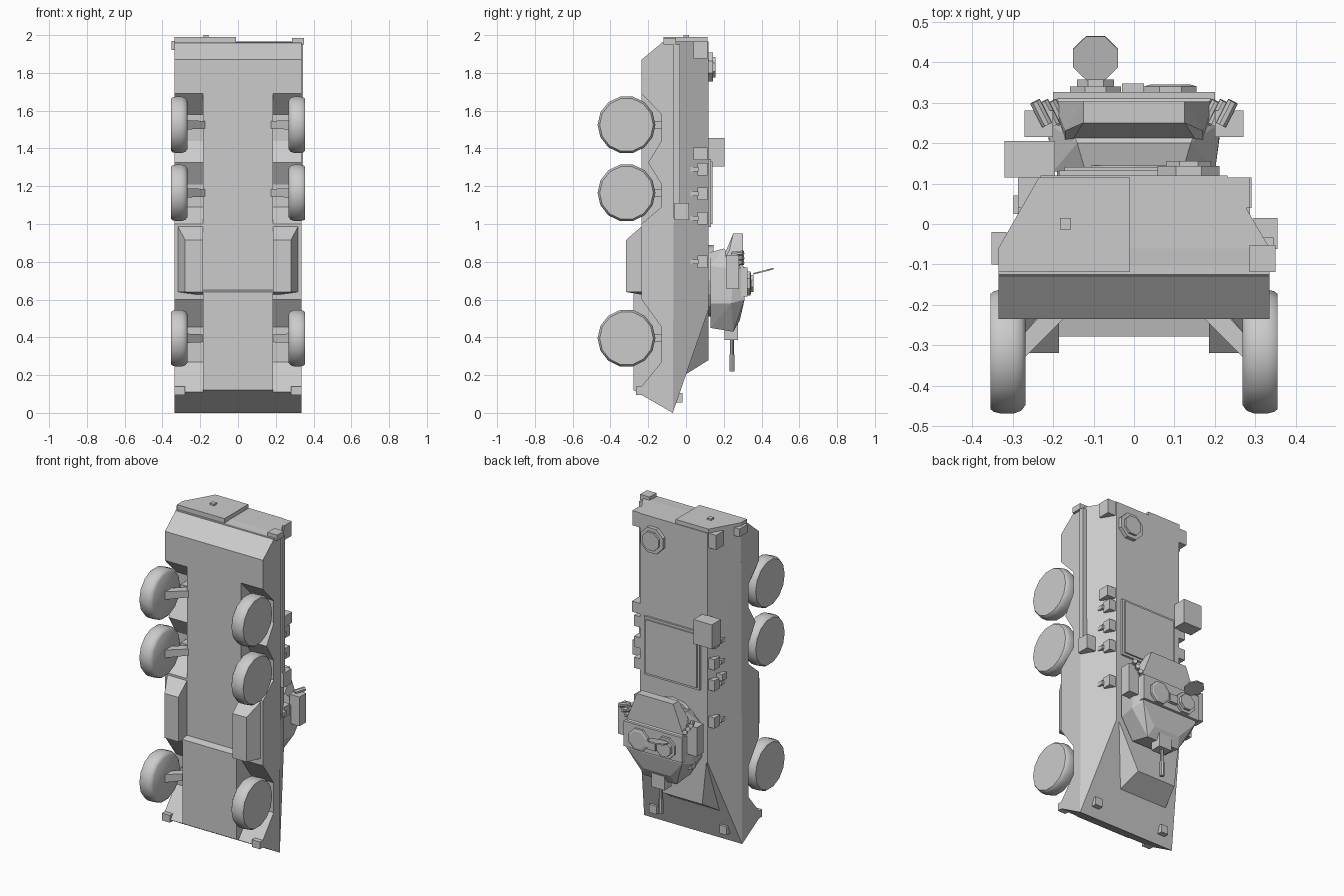
import bpy, bmesh, math
from mathutils import Vector, Matrix

if "Cube" in bpy.data.objects:
    bpy.data.objects.remove(bpy.data.objects["Cube"])

grey = bpy.data.materials.new("armour_grey")
grey.diffuse_color = (0.6, 0.6, 0.6, 1)
grey.use_nodes = True
grey.node_tree.nodes["Principled BSDF"].inputs["Base Color"].default_value = grey.diffuse_color


def finish(name, bm):
    bmesh.ops.recalc_face_normals(bm, faces=bm.faces)
    me = bpy.data.meshes.new(name)
    bm.to_mesh(me)
    bm.free()
    me.materials.append(grey)
    ob = bpy.data.objects.new(name, me)
    bpy.context.collection.objects.link(ob)
    return ob


def hull(name, pts, mirror=False):
    """Convex solid around points, optionally also with their x-mirrored copies."""
    pts = list(pts) + ([(-x, y, z) for x, y, z in pts] if mirror else [])
    bm = bmesh.new()
    for p in pts:
        bm.verts.new(p)
    r = bmesh.ops.convex_hull(bm, input=bm.verts)
    junk = [v for v in set(r["geom_interior"] + r["geom_unused"]) if isinstance(v, bmesh.types.BMVert)]
    bmesh.ops.delete(bm, geom=junk, context='VERTS')
    bmesh.ops.dissolve_limit(bm, angle_limit=0.01, verts=bm.verts, edges=bm.edges)
    return finish(name, bm)


def box(name, x0, x1, y0, y1, z0, z1):
    return hull(name, [(x, y, z) for x in (x0, x1) for y in (y0, y1) for z in (z0, z1)])


def pair(name, x0, x1, *yz):
    box(name + "_right", x0, x1, *yz)
    box(name + "_left", -x1, -x0, *yz)


def prism(name, prof, x0, x1):
    """Extrude a (y, z) profile from x0 to x1."""
    bm = bmesh.new()
    f = bm.faces.new([bm.verts.new((x0, y, z)) for y, z in prof])
    g = bmesh.ops.extrude_face_region(bm, geom=[f])["geom"]
    bmesh.ops.translate(bm, vec=(x1 - x0, 0, 0), verts=[v for v in g if isinstance(v, bmesh.types.BMVert)])
    return finish(name, bm)


def lathe(name, prof, centre, axis, n, turn=0.0):
    """Spin (radius, height) points around an axis."""
    bm = bmesh.new()
    rings = [[bm.verts.new((r * math.cos(turn + 2 * math.pi * i / n),
                            r * math.sin(turn + 2 * math.pi * i / n), h)) for i in range(n)]
             for r, h in prof]
    for a, b in zip(rings, rings[1:]):
        for i in range(n):
            bm.faces.new((a[i], a[(i + 1) % n], b[(i + 1) % n], b[i]))
    bm.faces.new(rings[0])
    bm.faces.new(rings[-1])
    rot = Vector((0, 0, 1)).rotation_difference(Vector(axis)).to_matrix().to_4x4()
    bm.transform(Matrix.Translation(centre) @ rot)
    return finish(name, bm)


# Upper hull with sloped sides and glacis
hull("upper_hull", [(.335, -.07, 0), (.23, .12, .55), (.23, .12, 1.965), (.335, -.06, 1.965),
                    (.335, -.13, 1.96), (.335, -.105, .02), (.335, -.13, .035)], True)
# Belly and side skirts with wheel arches
prism("belly", [(-.07, 0), (-.278, .12), (-.278, .64), (-.235, .65), (-.235, 1.87),
                (-.125, 1.962), (-.06, 1.962)], -.185, .185)
skirt = [(-.07, 0), (-.26, .11), (-.105, .30), (-.105, .42), (-.235, .60), (-.235, 1.0), (-.13, 1.09),
         (-.13, 1.21), (-.2, 1.325), (-.13, 1.44), (-.13, 1.58), (-.235, 1.69), (-.235, 1.87),
         (-.125, 1.962), (-.06, 1.962)]
for s, side in ((1, "right"), (-1, "left")):
    prism("skirt_" + side, skirt, s * .18, s * .335)
    hull("sponson_" + side, [(s * x, y, z) for x, y, z in
         [(.185, -.318, .64), (.28, -.318, .64), (.325, -.22, .64), (.185, -.2, .62), (.325, -.2, .64),
          (.185, -.318, .915), (.28, -.318, .915), (.325, -.22, 1.0), (.185, -.22, 1.0)]])
    # Wheels and suspension arms
    for i, z in enumerate((.395, 1.165, 1.525)):
        w = lathe(f"wheel_{side}_{i}", [(.132, .268), (.146, .278), (.153, .297), (.153, .33),
                                       (.149, .346), (.142, .355)], (0, -.315, z), (s, 0, 0), 14, math.pi / 14)
        bpy.context.view_layer.objects.active = w
        w.select_set(True)
        bpy.ops.object.shade_smooth_by_angle(angle=math.radians(40))
        w.select_set(False)
        hull(f"arm_{side}_{i}", [(s * x, y, z + dz) for x, y, h in
             ((.17, -.16, .02), (.17, -.23, .02), (.23, -.22, .018), (.23, -.29, .018), (.28, -.28, .025),
              (.28, -.34, .025)) for dz in (-h, h)])
        box(f"damper_{side}_{i}", *sorted((s * .2, s * .26)), -.19, -.1, z - .02, z + .02)
    # Side periscopes
    for i, z in enumerate((.80, 1.03, 1.16, 1.29)):
        box(f"side_block_{side}_{i}", *sorted((s * .21, s * .275)), .062, .115, z - .033, z + .033)
        box(f"side_pin_{side}_{i}", *sorted((s * .24, s * .287)), .025, .065, z - .012, z + .012)

# Driver hump on the glacis
hull("driver_hump", [(-.195, .12, .28), (.07, .12, .28), (-.225, .12, .56), (.215, .12, .56),
                     (-.23, 0, .205), (.1, 0, .205), (0, .05, .56)])

# Rear door and its handle
hull("rear_door", [(x, y, z) for x, y in ((-.01, -.118), (-.01, .115), (-.235, .115), (-.335, -.06),
                                          (-.335, -.118)) for z in (1.955, 1.99)])
box("door_handle", -.183, -.155, -.013, .015, 1.985, 2.0)

# Lamps, corner blocks and side stowage
box("rear_lamp_right", .285, .35, -.118, -.052, 1.95, 1.985)
box("rear_lamp_left", -.352, -.315, -.1, -.02, 1.92, 1.97)
pair("corner_block", .2, .287, .04, .115, 1.875, 1.965)
pair("nose_lamp", .215, .265, -.06, -.018, .055, .105)
pair("nose_step", .28, .335, -.265, -.2, .095, .14)
box("exhaust_pipe", .3, .345, -.065, -.033, 1.03, 1.95)
box("exhaust_box", .295, .355, -.062, .015, 1.02, 1.11)
box("side_box", .22, .29, .04, .115, 1.34, 1.405)
box("left_bracket", -.297, -.25, .025, .07, 1.05, 1.09)
box("roof_box", -.32, -.195, .115, .205, 1.305, 1.455)

# Roof hatches
box("roof_panel_base", -.185, .195, .115, .132, .985, 1.345)
box("roof_panel", -.172, .182, .13, .141, 1.0, 1.33)
lathe("rear_hatch", [(.083, 0), (.083, .025), (.06, .025), (.06, .038)], (.135, .118, 1.83),
      (0, 1, 0), 8, math.pi / 8)

# Turret
lathe("turret_ring", [(.19, 0), (.19, .03)], (0, .115, .70), (0, 1, 0), 16)
hull("turret", [(.12, .13, .45), (.2, .13, .58), (.2, .13, .78), (.12, .13, .85), (.11, .25, .43),
                (.215, .24, .58), (.215, .25, .76), (.14, .2, .87), (.19, .31, .60), (.19, .31, .77),
                (.09, .285, .49)], True)
hull("turret_bustle", [(.125, .303, .95), (.2, .303, .76), (.125, .25, .95), (.17, .23, .86),
                       (.17, .18, .78)], True)
box("turret_roof", -.2, .2, .29, .326, .615, .77)
pair("turret_side_box", .2, .27, .215, .28, .655, .835)
box("turret_front_block", -.21, -.16, .2, .25, .545, .59)
for s, side in ((1, "right"), (-1, "left")):
    for i in range(3):
        lathe(f"smoke_tube_{side}_{i}", [(.014, 0), (.014, .065)],
              (s * (.175 + .02 * i), .245, .79 + .025 * i), (s * .45, .88, .1), 8)

# Turret hatches, one with its lid open
lathe("commander_hatch", [(.068, 0), (.068, .018), (.05, .018), (.05, .035)], (-.095, .322, .685),
      (0, 1, 0), 8, math.pi / 8)
lathe("open_lid", [(.06, -.004), (.06, .004)], (-.095, .41, .75), (0, -.25, .97), 8, math.pi / 8)
lathe("gunner_hatch", [(.07, 0), (.07, .018), (.055, .022)], (.09, .322, .685), (0, 1, 0), 8, math.pi / 8)
box("turret_sight", -.03, .025, .32, .347, .65, .70)

# Gun
box("gun_mantlet", -.045, .045, .205, .275, .385, .47)
lathe("gun_barrel", [(.014, 0), (.014, .09), (.01, .09), (.01, .18)], (0, .243, .22), (0, 0, 1), 8)
